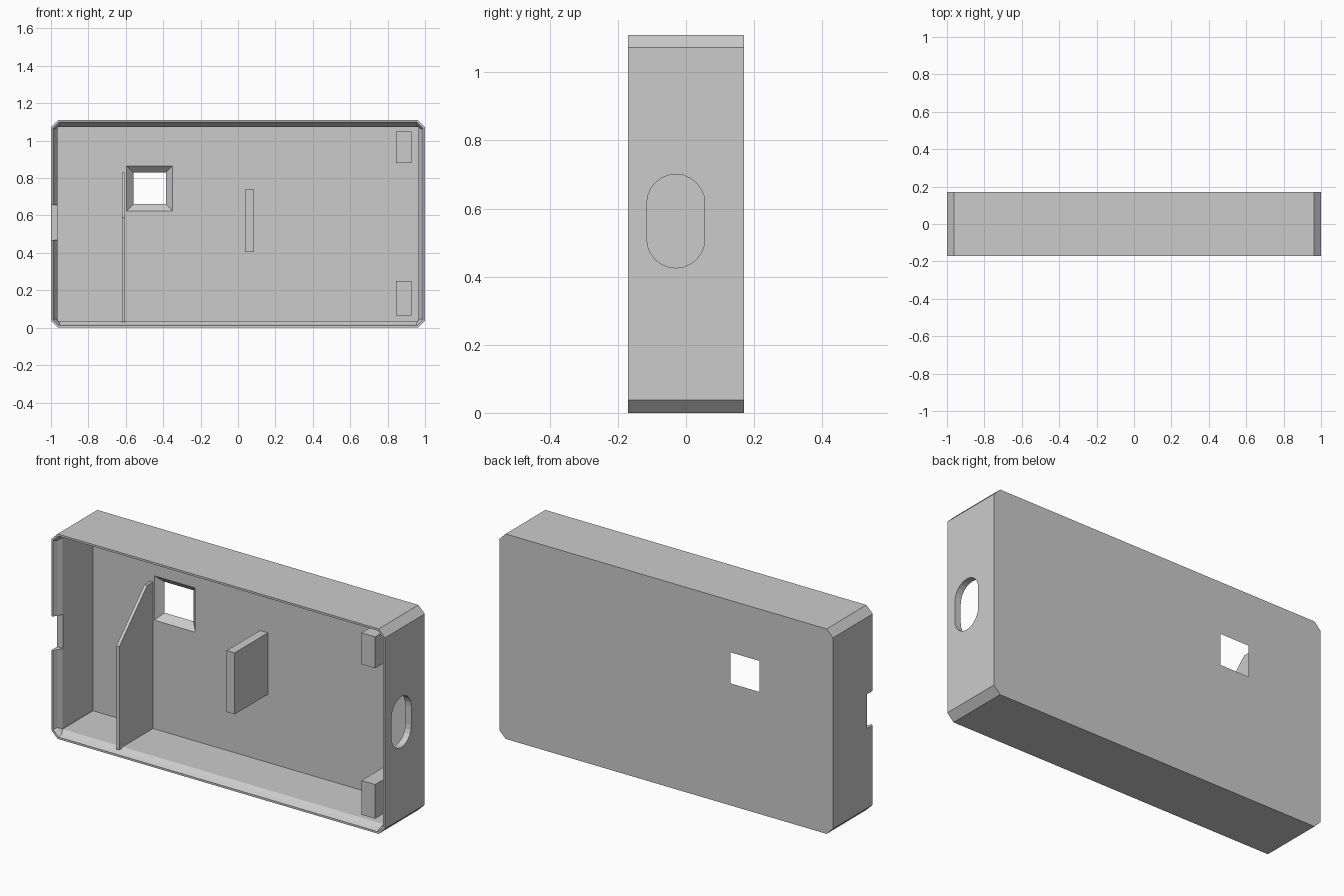
import bpy
import bmesh
import math
from mathutils import Vector

cube = bpy.data.objects.get("Cube")
if cube:
    bpy.data.objects.remove(cube, do_unlink=True)

HALF_W, HEIGHT, FRONT, BACK = 1.0, 1.11, -0.17, 0.17
MID = HEIGHT / 2
WALL = 0.036
FLOOR_Y = BACK - WALL

grey = bpy.data.materials.new("light grey plastic")
grey.use_nodes = True
grey.diffuse_color = (0.6, 0.6, 0.6, 1)
grey.node_tree.nodes["Principled BSDF"].inputs["Base Color"].default_value = (0.6, 0.6, 0.6, 1)


def loft(name, rings):
    """Join equal-length rings of points into a closed solid."""
    bm = bmesh.new()
    loops = [[bm.verts.new(p) for p in ring] for ring in rings]
    n = len(loops[0])
    for a, b in zip(loops, loops[1:]):
        for i in range(n):
            j = (i + 1) % n
            bm.faces.new((a[i], a[j], b[j], b[i]))
    bm.faces.new(loops[0])
    bm.faces.new(loops[-1])
    bmesh.ops.recalc_face_normals(bm, faces=bm.faces)
    mesh = bpy.data.meshes.new(name)
    bm.to_mesh(mesh)
    bm.free()
    mesh.materials.append(grey)
    obj = bpy.data.objects.new(name, mesh)
    bpy.context.collection.objects.link(obj)
    return obj


def chamfered(inset, chamfer, y):
    """Rectangle with cut corners, inset from the outer case size."""
    w, h, c = HALF_W - inset, MID - inset, chamfer
    pts = [(w, c - h), (w, h - c), (w - c, h), (c - w, h),
           (-w, h - c), (-w, c - h), (c - w, -h), (w - c, -h)]
    return [Vector((x, y, z + MID)) for x, z in pts]


def rect(x0, x1, z0, z1, y):
    return [(x0, y, z0), (x1, y, z0), (x1, y, z1), (x0, y, z1)]


def block(name, x0, x1, y0, y1, z0, z1):
    return loft(name, [rect(x0, x1, z0, z1, y0), rect(x0, x1, z0, z1, y1)])


def cut(target, cutter):
    cutter.hide_render = True
    mod = target.modifiers.new("cut", "BOOLEAN")
    mod.operation = "DIFFERENCE"
    mod.solver = "EXACT"
    mod.object = cutter
    bpy.context.view_layer.objects.active = target
    bpy.ops.object.modifier_apply(modifier=mod.name)
    bpy.data.objects.remove(cutter, do_unlink=True)


# Open-fronted tray with a tapered lip inside the rim
case = loft("case_shell", [
    chamfered(0, 0.038, BACK),
    chamfered(0, 0.038, FRONT),
    chamfered(0.011, 0.032, FRONT),
    chamfered(0.021, 0.027, FRONT + 0.022),
    chamfered(WALL, 0.002, FRONT + 0.044),
    chamfered(WALL, 0.002, FLOOR_Y),
])

# Bevelled square window through the back plate
x0, x1, z0, z1 = -0.595, -0.35, 0.625, 0.865
rings = []
for y in (FLOOR_Y - 0.01, BACK + 0.01):
    s = y - FLOOR_Y
    rings.append(rect(x0 + s, x1 - s, z0 + s, z1 - s, y))
cut(case, loft("window_cutter", rings))

# Rounded slot through the left end wall
radius, half_straight, slot_y, slot_z = 0.085, 0.0525, -0.03, 0.563
profile = []
for side in (0, 1):
    for k in range(13):
        a = math.pi * (side + k / 12)
        lift = half_straight * (1 - 2 * side)
        profile.append((slot_y + radius * math.cos(a),
                        slot_z + lift + radius * math.sin(a)))
cut(case, loft("slot_cutter", [[(x, y, z) for y, z in profile] for x in (0.94, 1.05)]))

# Notch in the rim of the right end wall
cut(case, block("notch_cutter", -1.05, -0.94, FRONT - 0.05, FRONT + 0.05, 0.47, 0.655))

# Tall divider with a sloping front top
side_profile = [(-0.155, 0.03), (FLOOR_Y + 0.005, 0.03), (FLOOR_Y + 0.005, 0.83),
                (0.085, 0.83), (-0.155, 0.59)]
loft("divider_rib", [[(x, y, z) for y, z in side_profile] for x in (-0.62, -0.603)])

# Central support and corner posts
block("centre_support", 0.037, 0.085, -0.15, FLOOR_Y + 0.005, 0.405, 0.738)
block("lower_post", 0.845, 0.927, -0.15, FLOOR_Y + 0.005, 0.065, 0.25)
block("upper_post", 0.845, 0.927, -0.15, FLOOR_Y + 0.005, 0.88, 1.05)
